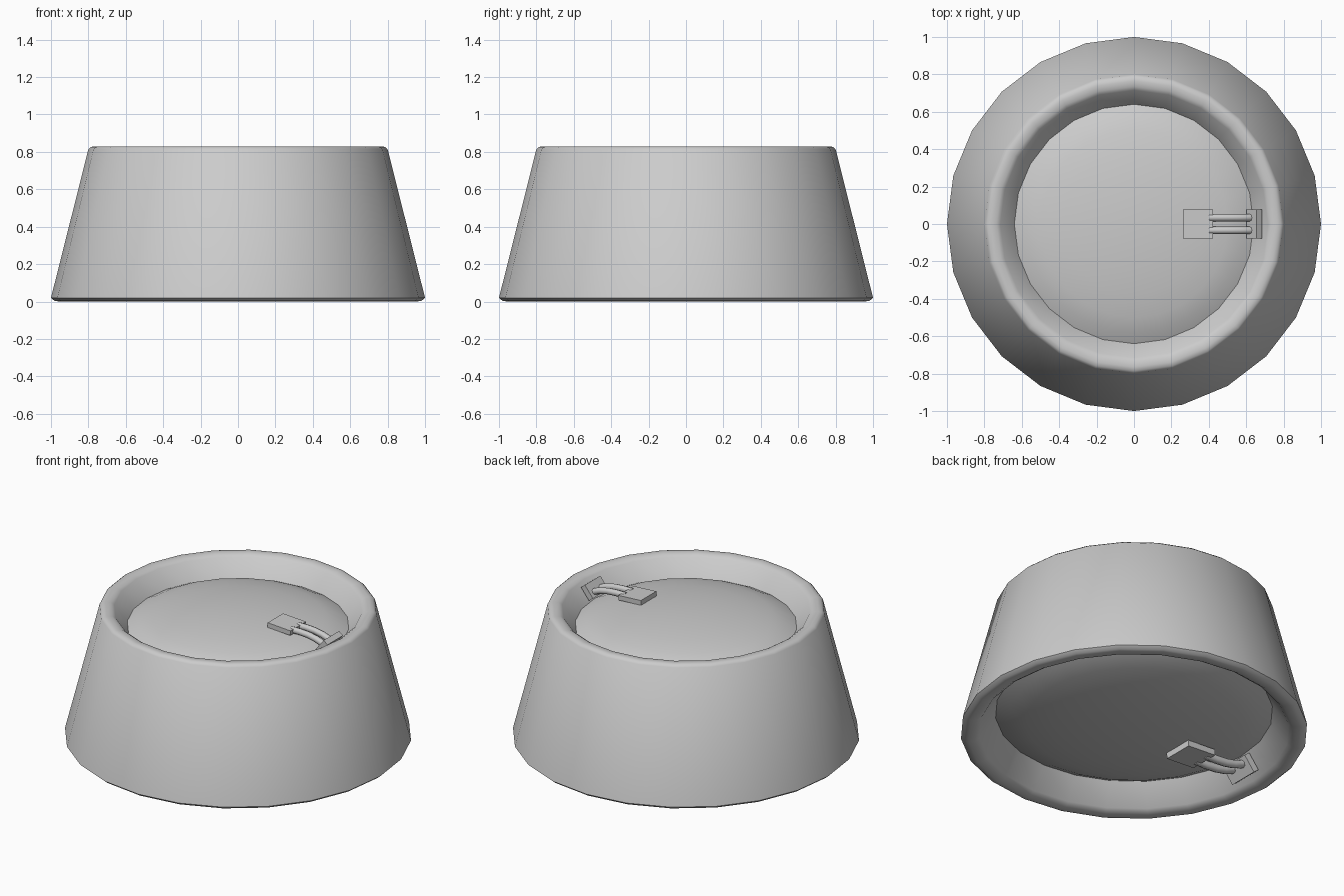
import bpy, bmesh, math
from mathutils import Matrix, Vector

if "Cube" in bpy.data.objects:
    bpy.data.objects.remove(bpy.data.objects["Cube"])

SIDES = 24
HEIGHT = 0.83

grey = bpy.data.materials.new("neutral grey")
grey.diffuse_color = (0.6, 0.6, 0.6, 1)
grey.use_nodes = True
grey.node_tree.nodes["Principled BSDF"].inputs["Base Color"].default_value = grey.diffuse_color


def finish(name, bm, smooth=True, matrix=None):
    if matrix is not None:
        bm.transform(matrix)
    bmesh.ops.recalc_face_normals(bm, faces=bm.faces)
    mesh = bpy.data.meshes.new(name)
    bm.to_mesh(mesh)
    bm.free()
    mesh.materials.append(grey)
    obj = bpy.data.objects.new(name, mesh)
    bpy.context.collection.objects.link(obj)
    if smooth:
        bpy.ops.object.select_all(action='DESELECT')
        obj.select_set(True)
        bpy.context.view_layer.objects.active = obj
        bpy.ops.object.shade_smooth_by_angle(angle=math.radians(50))
    return obj


def lathe(profile, closed=False):
    """Spin (radius, height) points around the z axis."""
    bm = bmesh.new()
    verts = [bm.verts.new((r, 0, z)) for r, z in profile]
    edges = [bm.edges.new(p) for p in zip(verts, verts[1:])]
    if closed:
        edges.append(bm.edges.new((verts[-1], verts[0])))
    bmesh.ops.spin(bm, geom=verts + edges, cent=(0, 0, 0), axis=(0, 0, 1),
                   angle=math.tau, steps=SIDES, use_merge=True)
    bmesh.ops.remove_doubles(bm, verts=bm.verts, dist=1e-4)
    return bm


def box(size, location, tilt=0):
    bm = bmesh.new()
    bmesh.ops.create_cube(bm, size=1, matrix=Matrix.Translation(location)
                          @ Matrix.Rotation(tilt, 4, 'Y') @ Matrix.Diagonal((*size, 1)))
    return bm


def wire(points, radius, sides=8):
    """Round tube along a path in the xz plane."""
    bm = bmesh.new()
    pts = [Vector(p) for p in points]
    rings = []
    for i, p in enumerate(pts):
        along = (pts[min(i + 1, len(pts) - 1)] - pts[max(i - 1, 0)]).normalized()
        across = Vector((0, 1, 0))
        up = along.cross(across)
        rings.append([bm.verts.new(p + radius * (across * math.cos(a) + up * math.sin(a)))
                      for a in (math.tau * k / sides for k in range(sides))])
    for a, b in zip(rings, rings[1:]):
        for k in range(sides):
            j = (k + 1) % sides
            bm.faces.new((a[k], a[j], b[j], b[k]))
    bm.faces.new(rings[0])
    bm.faces.new(rings[-1])
    return bm


# Rim and recess section of one end, z measured down from the end plane
RIM = [(0.80, -0.016), (0.785, -0.003), (0.765, 0), (0.735, -0.003), (0.715, -0.016), (0.64, -0.118)]
K = 1.25  # the bottom end is a larger copy of the top end
top = [(r, HEIGHT + z) for r, z in RIM]
bottom = [(r * K, -z * K) for r, z in RIM]

# Tapered shell with both rims and recess walls
finish("tapered_shell", lathe(top[::-1] + bottom))

# Domed panel and wired connector at each end
top_matrix = Matrix.Translation((0, 0, HEIGHT))
bottom_matrix = Matrix.Rotation(math.pi, 4, 'Y') @ Matrix.Scale(K, 4)
DOME = [(0.64, -0.118), (0.58, -0.088), (0.50, -0.065), (0.38, -0.044),
        (0.25, -0.030), (0.12, -0.022), (0, -0.02)]
for end, matrix in (("top", top_matrix), ("bottom", bottom_matrix)):
    finish(end + "_domed_panel", lathe(DOME), matrix=matrix)
    # plug plate resting on the dome
    finish(end + "_plug", box((0.16, 0.155, 0.03), (0.342, 0, -0.022), 0.06),
           smooth=False, matrix=matrix)
    # socket plate against the sloping recess wall
    finish(end + "_socket", box((0.09, 0.155, 0.035), (0.642, 0, -0.055), -0.9),
           smooth=False, matrix=matrix)
    # pair of wires arching from plug to socket
    for side, y in (("left", 0.034), ("right", -0.034)):
        path = [(0.40, y, -0.025), (0.46, y, -0.024), (0.52, y, -0.028),
                (0.57, y, -0.038), (0.61, y, -0.052), (0.64, y, -0.07)]
        finish(f"{end}_wire_{side}", wire(path, 0.02), matrix=matrix)
